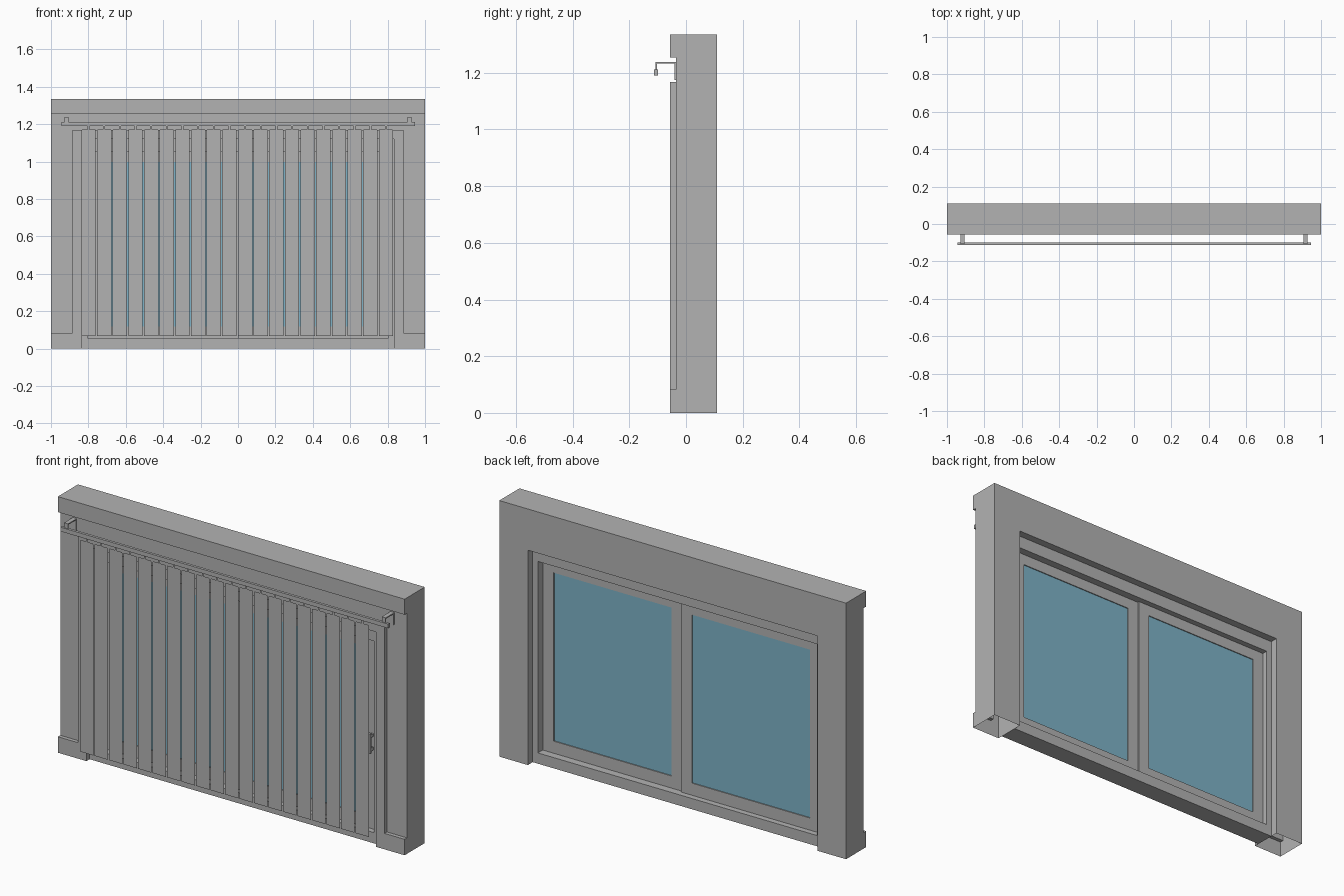
import bpy, bmesh
from itertools import product
from mathutils import Vector

cube = bpy.data.objects.get("Cube")
if cube:
    bpy.data.objects.remove(cube, do_unlink=True)


def material(name, colour):
    m = bpy.data.materials.new(name)
    m.use_nodes = True
    m.diffuse_color = (*colour, 1)
    m.node_tree.nodes["Principled BSDF"].inputs["Base Color"].default_value = (*colour, 1)
    return m


grey = material("plain grey", (0.45, 0.45, 0.45))
blue = material("glass blue", (0.21, 0.456, 0.578))


def finish(name, bm, mat):
    mesh = bpy.data.meshes.new(name)
    bm.to_mesh(mesh)
    bm.free()
    mesh.materials.append(mat)
    obj = bpy.data.objects.new(name, mesh)
    bpy.context.collection.objects.link(obj)
    return obj


def boxes(name, mat, *spans):
    """One object from boxes, each given as (x range, y range, z range)."""
    bm = bmesh.new()
    for span in spans:
        verts = bmesh.ops.create_cube(bm, size=1)["verts"]
        for v in verts:
            v.co = Vector([lo + (c + 0.5) * (hi - lo) for c, (lo, hi) in zip(v.co, span)])
    return finish(name, bm, mat)


def border(x0, x1, z0, z1, side, bottom, top, y):
    """Four boxes around a rectangular hole."""
    return [((x0, x0 + side), y, (z0, z1)), ((x1 - side, x1), y, (z0, z1)),
            ((x0 + side, x1 - side), y, (z0, z0 + bottom)),
            ((x0 + side, x1 - side), y, (z1 - top, z1))]


# Wall: hollow shell with doorway, raised casing, baseboards and header
OPEN_X, OPEN_Z = 0.835, 1.12
xs = [-1, -0.885, -OPEN_X, OPEN_X, 0.885, 1]
ys = [-0.056, -0.036, 0.11]
zs = [0, 0.083, OPEN_Z, 1.168, 1.254, 1.335]
axes = (xs, ys, zs)


def solid(cell):
    if any(i < 0 or i > len(a) - 2 for i, a in zip(cell, axes)):
        return False
    i, j, k = cell
    if i == 2 and k < 2:
        return False
    recessed = k == 3 or (i in (0, 4) and k in (1, 2))
    return not (j == 0 and recessed)


bm = bmesh.new()
for cell in product(*(range(len(a) - 1) for a in axes)):
    if not solid(cell):
        continue
    for axis, step in product(range(3), (0, 1)):
        near = list(cell)
        near[axis] += 2 * step - 1
        if solid(near) or (axis == 2 and near[2] < 0):   # open underside
            continue
        u, w = (axis + 1) % 3, (axis + 2) % 3
        loop = []
        for du, dw in ((0, 0), (1, 0), (1, 1), (0, 1)):
            idx = list(cell)
            idx[axis] += step
            idx[u] += du
            idx[w] += dw
            loop.append(bm.verts.new([a[n] for a, n in zip(axes, idx)]))
        bm.faces.new(loop if step else loop[::-1])
bmesh.ops.remove_doubles(bm, verts=bm.verts, dist=0.0001)
bmesh.ops.dissolve_limit(bm, angle_limit=0.01, verts=bm.verts, edges=bm.edges)
finish("wall", bm, grey)

# Door frame with sill
boxes("door_frame", grey, *border(-OPEN_X, OPEN_X, 0, OPEN_Z, 0.03, 0.056, 0.066, (-0.03, 0.07)))

# Door panels on two tracks, each with a glass pane
for name, x0, x1, back in (("left", 0, 0.805, 0.03), ("right", -0.805, 0, 0.04)):
    boxes(name + "_door_panel", grey,
          *border(x0, x1, 0.056, 1.054, 0.063, 0.063, 0.057, (back - 0.03, back)))
    boxes(name + "_glass", blue,
          ((x0 + 0.06, x1 - 0.06), (back - 0.025, back - 0.005), (0.117, 1)))

# Door handle
boxes("door_handle", grey, ((0.765, 0.785), (-0.032, -0.02), (0.46, 0.565)),
      *(((0.768, 0.782), (-0.02, 0), (z, z + 0.015)) for z in (0.47, 0.54)))

# Blind rail and its wall brackets
boxes("blind_rail", grey, ((-0.945, 0.945), (-0.113, -0.099), (1.19, 1.212)))
for name, x in (("left", 0.916), ("right", -0.916)):
    wide = (x - 0.011, x + 0.011)
    boxes(name + "_rail_bracket", grey,
          (wide, (-0.108, -0.036), (1.232, 1.238)),
          (wide, (-0.041, -0.036), (1.175, 1.232)),
          (wide, (-0.108, -0.103), (1.212, 1.232)))

# Blind slats: thin sheets with clipped top corners and a hanging tab
half, tab, clip = 0.0385, 0.005, 0.004
right_side = [(half, 0.068), (half, 1.172 - clip), (half - clip, 1.172), (tab, 1.172), (tab, 1.19)]
outline = right_side + [(-x, z) for x, z in reversed(right_side)]
bm = bmesh.new()
for n in range(20):
    centre = -0.004 + (n - 9.5) * 0.0837
    bm.faces.new([bm.verts.new((centre + x, -0.105, z)) for x, z in outline])
finish("blind_slats", bm, grey)
